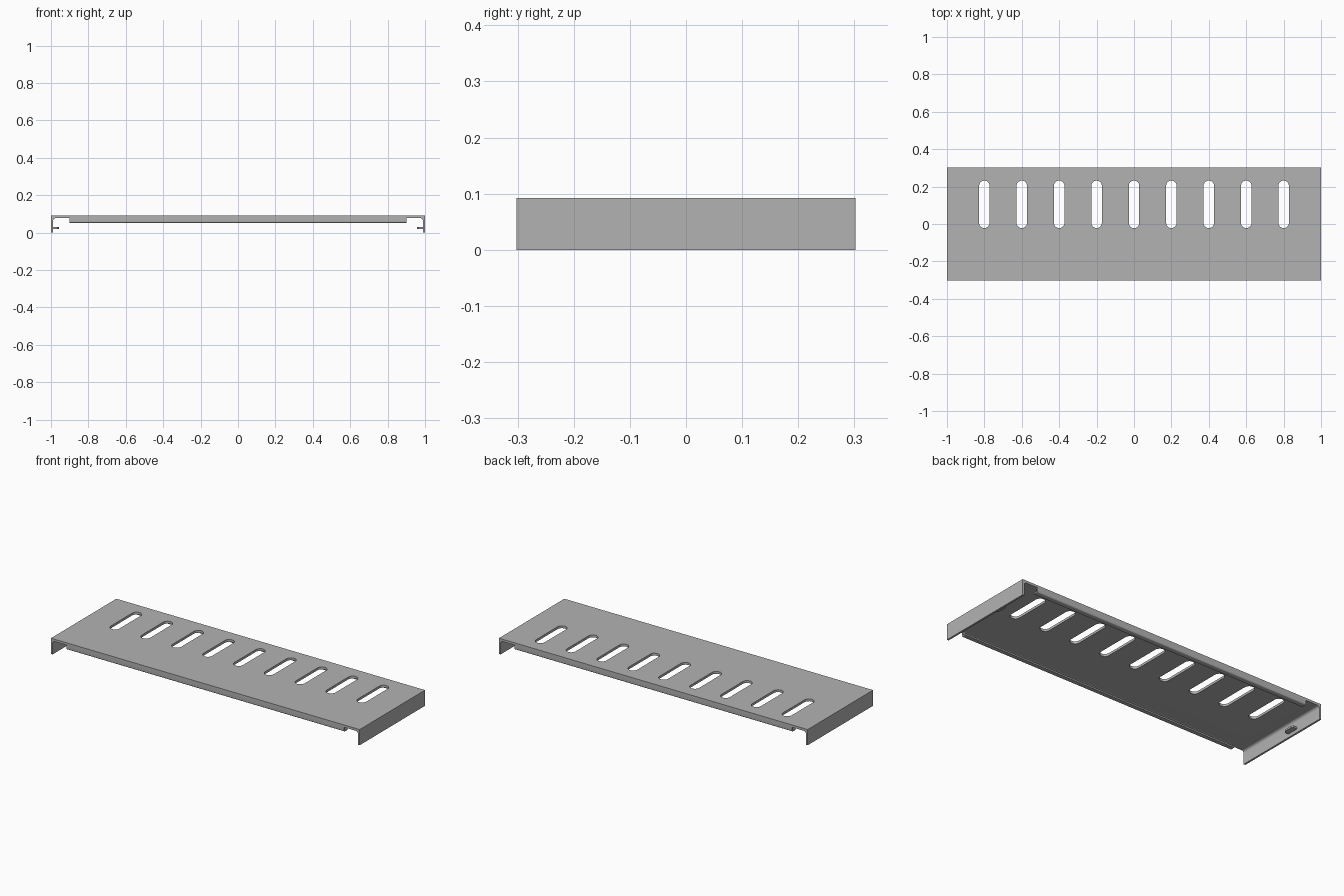
import bpy
import bmesh
import math
from mathutils import Vector

cube = bpy.data.objects.get("Cube")
if cube:
    bpy.data.objects.remove(cube, do_unlink=True)

HALF_X, HALF_Y, TOP = 1.0, 0.3025, 0.092
PLATE, WALL, BEND = 0.014, 0.011, 0.015
UNDER = TOP - PLATE

steel = bpy.data.materials.new("grey steel")
steel.use_nodes = True
grey = (0.45, 0.45, 0.45, 1)
steel.diffuse_color = grey
steel.node_tree.nodes["Principled BSDF"].inputs["Base Color"].default_value = grey


def arc(cx, cy, r, start, end, steps=6):
    angles = [math.radians(start + (end - start) * i / steps) for i in range(steps + 1)]
    return [(cx + r * math.cos(a), cy + r * math.sin(a)) for a in angles]


def extrude(bm, outline, place, offset):
    """Extrude a closed 2D outline, placed in 3D, by an offset."""
    face = bm.faces.new([bm.verts.new(place(u, v)) for u, v in outline])
    result = bmesh.ops.extrude_face_region(bm, geom=[face], use_keep_orig=True)
    verts = [g for g in result["geom"] if isinstance(g, bmesh.types.BMVert)]
    bmesh.ops.translate(bm, verts=verts, vec=Vector(offset))


def finish(name, bm):
    bmesh.ops.recalc_face_normals(bm, faces=bm.faces)
    mesh = bpy.data.meshes.new(name)
    bm.to_mesh(mesh)
    bm.free()
    mesh.materials.append(steel)
    obj = bpy.data.objects.new(name, mesh)
    bpy.context.collection.objects.link(obj)
    return obj


def activate(obj):
    bpy.ops.object.select_all(action="DESELECT")
    obj.select_set(True)
    bpy.context.view_layer.objects.active = obj


def smooth(obj):
    activate(obj)
    bpy.ops.object.shade_smooth_by_angle(angle=math.radians(30))


# Shelf plate with folded ends, bent round on the inside
inner = HALF_X - WALL
half = [(HALF_X, TOP), (HALF_X, 0), (inner, 0)]
half += arc(inner - BEND, UNDER - BEND, BEND, 0, 90)
outline = half + [(-x, z) for x, z in reversed(half)]
bm = bmesh.new()
extrude(bm, outline, lambda x, z: (x, -HALF_Y, z), (0, 2 * HALF_Y, 0))
shelf = finish("shelf_plate", bm)

# Row of rounded slots
SLOT_R, SLOT_LOW, SLOT_HIGH = 0.028, -0.022, 0.232
bm = bmesh.new()
for i in range(-4, 5):
    x = i * 0.2
    slot = arc(x, SLOT_HIGH - SLOT_R, SLOT_R, 0, 180, 12)
    slot += arc(x, SLOT_LOW + SLOT_R, SLOT_R, 180, 360, 12)
    extrude(bm, slot, lambda u, v: (u, v, 0.05), (0, 0, 0.1))
cutter = finish("slot_cutter", bm)
cutter.hide_render = True
cut = shelf.modifiers.new("slots", "BOOLEAN")
cut.operation = "DIFFERENCE"
cut.solver = "EXACT"
cut.object = cutter
activate(shelf)
bpy.ops.object.modifier_apply(modifier=cut.name)
bpy.data.objects.remove(cutter, do_unlink=True)
smooth(shelf)

# Front and back lips: folded down, then returned inwards
LIP_X, LIP_LOW, RETURN = 0.9, 0.052, 0.03
sheet = 0.009
wall_y = HALF_Y - sheet
r = 0.008
lip = [(HALF_Y, UNDER)]
lip += arc(HALF_Y - r, LIP_LOW + r, r, 0, -90)
lip += [(HALF_Y - RETURN, LIP_LOW), (HALF_Y - RETURN, LIP_LOW + sheet), (wall_y, LIP_LOW + sheet)]
lip += arc(wall_y - r, UNDER - r, r, 0, 90)
for name, side in (("front_lip", -1), ("back_lip", 1)):
    bm = bmesh.new()
    extrude(bm, lip, lambda y, z: (-LIP_X, side * y, z), (2 * LIP_X, 0, 0))
    smooth(finish(name, bm))

# Small locating tabs inside the folded ends
for name, side in (("left_tab", 1), ("right_tab", -1)):
    bm = bmesh.new()
    tab = [(inner + 0.002, 0.055), (0.965, 0.055), (0.957, 0.065),
           (0.957, 0.115), (0.965, 0.125), (inner + 0.002, 0.125)]
    extrude(bm, tab, lambda x, y: (side * x, y, 0.02), (0, 0, 0.011))
    finish(name, bm)
